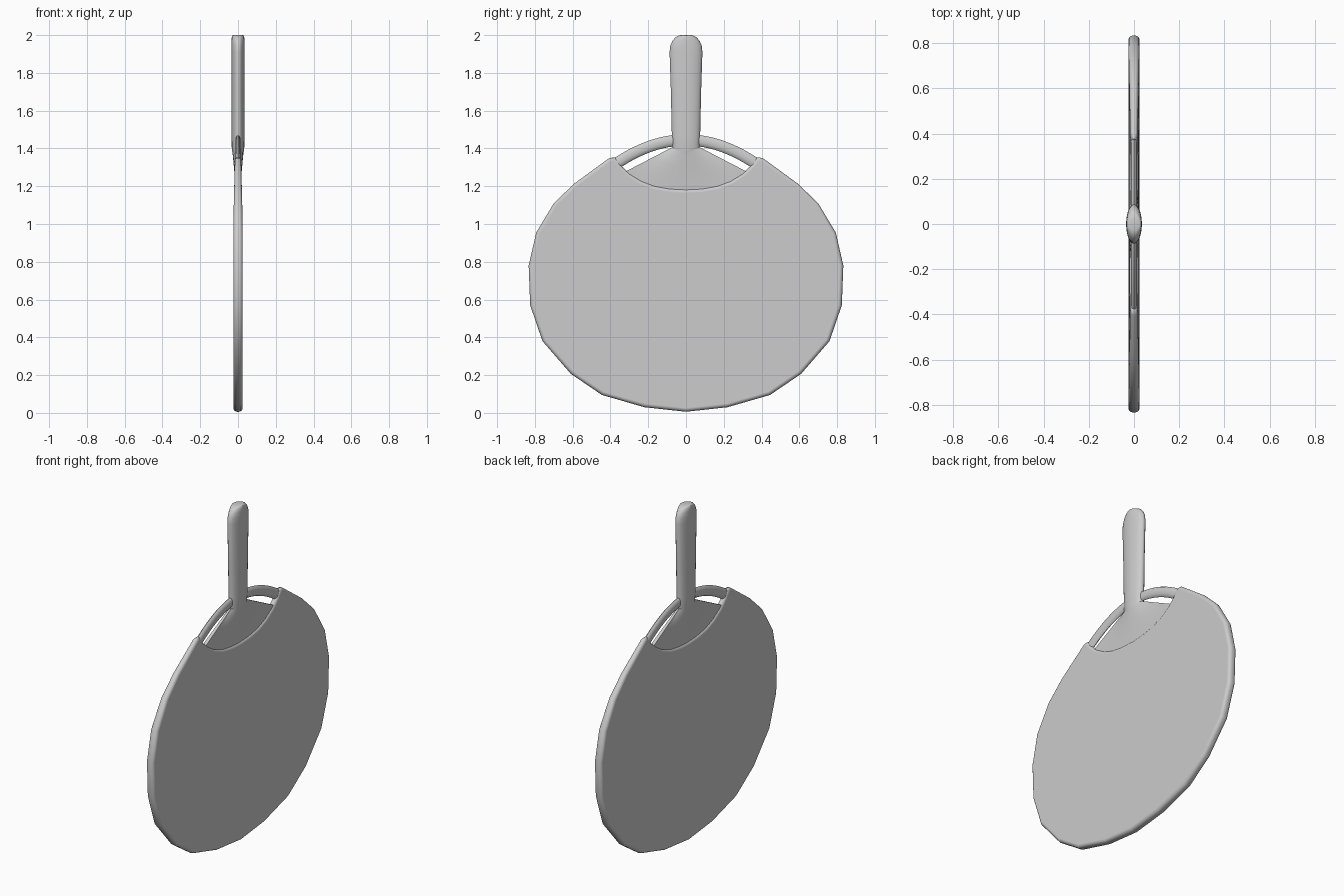
import bpy, bmesh, math

if "Cube" in bpy.data.objects:
    bpy.data.objects.remove(bpy.data.objects["Cube"])

grey = bpy.data.materials.new("light_grey")
grey.diffuse_color = (0.6, 0.6, 0.6, 1)
grey.use_nodes = True
grey.node_tree.nodes["Principled BSDF"].inputs["Base Color"].default_value = grey.diffuse_color


def finish(name, bm, angle=40):
    bmesh.ops.recalc_face_normals(bm, faces=bm.faces)
    me = bpy.data.meshes.new(name)
    bm.to_mesh(me)
    bm.free()
    me.materials.append(grey)
    ob = bpy.data.objects.new(name, me)
    bpy.context.collection.objects.link(ob)
    bpy.ops.object.select_all(action='DESELECT')
    ob.select_set(True)
    bpy.context.view_layer.objects.active = ob
    bpy.ops.object.shade_smooth_by_angle(angle=math.radians(angle))
    return ob


def loft(name, rings, angle=40):
    """Skin a list of closed vertex rings and cap both ends."""
    bm = bmesh.new()
    vs = [[bm.verts.new(p) for p in r] for r in rings]
    n = len(vs[0])
    for a, b in zip(vs, vs[1:]):
        for i in range(n):
            j = (i + 1) % n
            bm.faces.new((a[i], a[j], b[j], b[i]))
    bm.faces.new(vs[0])
    bm.faces.new(vs[-1])
    return finish(name, bm, angle)


# Fan leaf: mirrored outline with a scooped notch, rounded rim, thinner at the top
half = [(.22, .03), (.445, .095), (.61, .207), (.76, .38), (.825, .57), (.833, .78),
        (.793, .955), (.70, 1.11), (.59, 1.215), (.405, 1.35), (.375, 1.352),
        (.345, 1.31), (.30, 1.268), (.235, 1.228), (.165, 1.202), (.085, 1.188)]
outline = [(0, .006)] + half + [(0, 1.184)] + [(-y, z) for y, z in reversed(half)]
bm = bmesh.new()
T = .025
face = bm.faces.new([bm.verts.new((-T, y, z)) for y, z in outline])
ext = bmesh.ops.extrude_face_region(bm, geom=[face])
for v in ext["geom"]:
    if isinstance(v, bmesh.types.BMVert):
        v.co.x = T
rim = [e for e in bm.edges if abs(e.verts[0].co.x - e.verts[1].co.x) < 1e-6]
bmesh.ops.bevel(bm, geom=rim, offset=.02, offset_type='OFFSET', segments=4,
                profile=.5, affect='EDGES', clamp_overlap=True)
for v in bm.verts:
    v.co.x *= 1 - .35 * min(1, max(0, (v.co.z - 1.0) / .35))
leaf = finish("fan_leaf", bm, 50)
wn = leaf.modifiers.new("even_normals", 'WEIGHTED_NORMAL')
wn.keep_sharp = True

# Handle: lens-shaped section, slightly wider towards the rounded tip
N = 24
sections = [(1.36, .066, .027), (1.40, .072, .033), (1.47, .075, .034), (1.70, .080, .034),
            (1.91, .087, .035), (1.945, .083, .035), (1.97, .072, .034),
            (1.988, .056, .033), (1.997, .040, .031), (2.0, .026, .026)]
rings = []
for z, hy, hx in sections:
    ring = []
    for i in range(N):
        a = 2 * math.pi * i / N
        ring.append((hx * math.sin(a), hy * math.cos(a), z))
    rings.append(ring)
loft("handle", rings, 45)

# Flared neck: spreads from the handle base into the leaf, thinning downwards
COLS, ROWS = 12, 5
rings = []
for r in range(ROWS + 1):
    s = r / ROWS
    front, back = [], []
    for c in range(COLS + 1):
        t = 2 * c / COLS - 1
        y = (.075 * (1 - s) + .345 * s) * t
        z = 1.405 * (1 - s) + (1.15 + .115 * t * t) * s
        top = .006 + .026 * (1 - t * t)
        x = .011 + (top - .011) * (1 - s) ** 1.3
        front.append((x, y, z))
        back.append((-x, y, z))
    rings.append(front + back[::-1])
loft("flared_neck", rings)

# Hoop: flattened arched band crossing behind the handle
STEPS, SIDES = 24, 10
rings = []
for k in range(STEPS + 1):
    y = -.385 + .77 * k / STEPS
    zc = 1.445 - .92 * y * y
    slope = math.atan(-1.84 * y)
    ring = []
    for i in range(SIDES):
        a = 2 * math.pi * i / SIDES
        w = .030 * math.cos(a)
        ring.append((.013 * math.sin(a), y - w * math.sin(slope), zc + w * math.cos(slope)))
    rings.append(ring)
loft("hoop", rings, 60)
